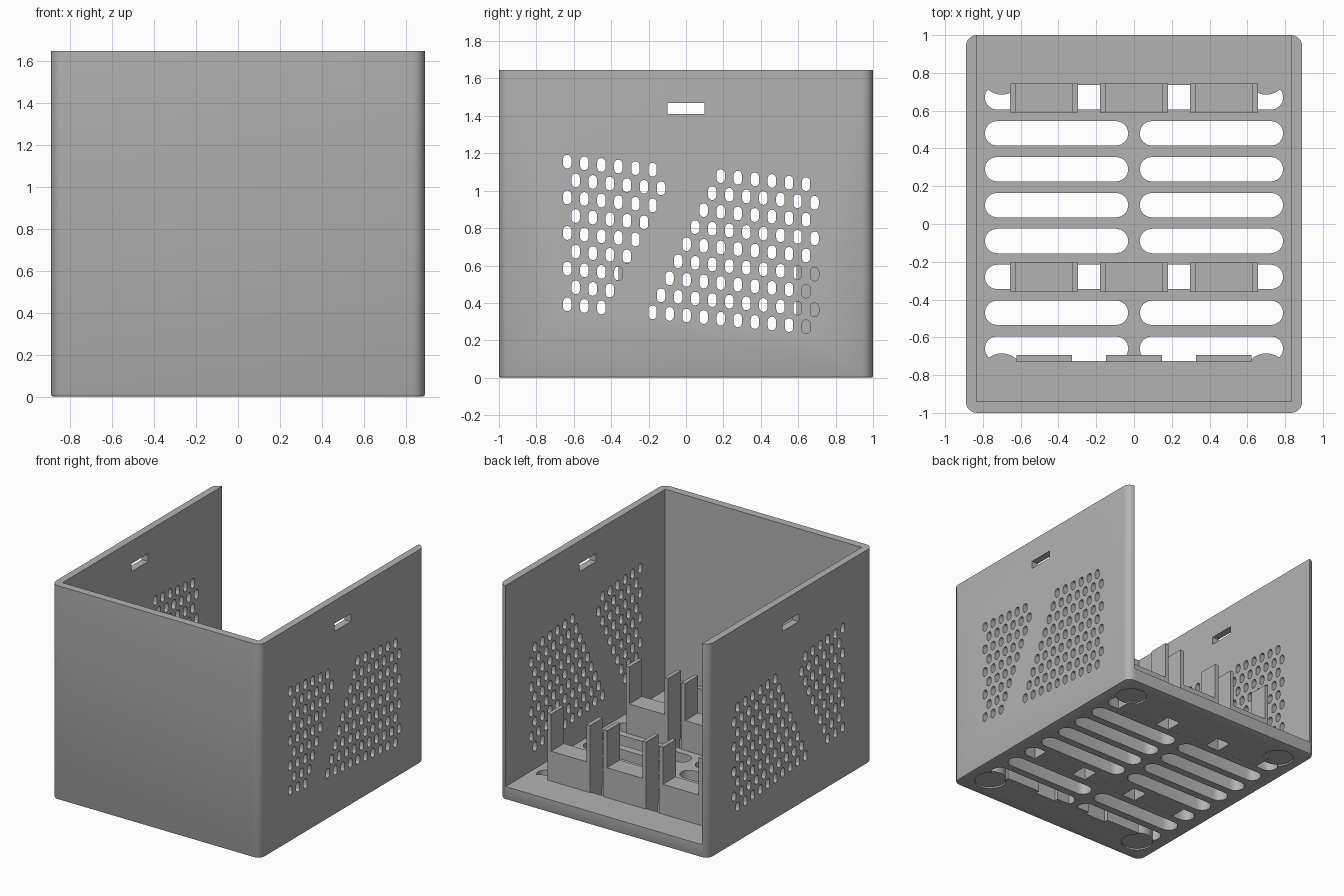
import bpy, bmesh, math
from mathutils import Vector

cube = bpy.data.objects.get("Cube")
if cube:
    bpy.data.objects.remove(cube, do_unlink=True)

# Overall sizes
W, D, H = 0.89, 1.0, 1.645
WALL, FLOOR = 0.055, 0.1
FOOT_X, FOOT_Y, FOOT_R, FOOT_DEEP = 0.70, 0.80, 0.115, 0.012

grey = bpy.data.materials.new("light grey plastic")
grey.use_nodes = True
colour = (0.45, 0.45, 0.45, 1)
grey.diffuse_color = colour
grey.node_tree.nodes["Principled BSDF"].inputs["Base Color"].default_value = colour


def finish(name, bm):
    bmesh.ops.recalc_face_normals(bm, faces=bm.faces)
    mesh = bpy.data.meshes.new(name)
    bm.to_mesh(mesh)
    bm.free()
    mesh.materials.append(grey)
    obj = bpy.data.objects.new(name, mesh)
    bpy.context.collection.objects.link(obj)
    return obj


def add_box(bm, x0, x1, y0, y1, z0, z1):
    verts = bmesh.ops.create_cube(bm, size=1)["verts"]
    for v in verts:
        v.co = Vector(((x0 + x1) / 2 + v.co.x * (x1 - x0),
                       (y0 + y1) / 2 + v.co.y * (y1 - y0),
                       (z0 + z1) / 2 + v.co.z * (z1 - z0)))


def stadium(u, v, half_u, half_v, steps=8):
    """Outline of a rounded slot, long in u or in v."""
    r = min(half_u, half_v)
    along_u = half_u > half_v
    reach = abs(half_u - half_v)
    points = []
    for end in (1, -1):
        for i in range(steps + 1):
            a = math.pi * (i / steps - 0.5)
            p, q = end * (reach + r * math.cos(a)), end * r * math.sin(a)
            points.append((u + p, v + q) if along_u else (u - q, v + p))
    return points


def add_prism(bm, outline, axis, low, high):
    make = (lambda u, v, t: (t, u, v)) if axis == "X" else (lambda u, v, t: (u, v, t))
    face = bm.faces.new([bm.verts.new(make(u, v, low)) for u, v in outline])
    extruded = bmesh.ops.extrude_face_region(bm, geom=[face], use_keep_orig=True)["geom"]
    shift = Vector(make(0, 0, high - low))
    for v in extruded:
        if isinstance(v, bmesh.types.BMVert):
            v.co += shift


def cut(target, cutter):
    mod = target.modifiers.new("cut", "BOOLEAN")
    mod.operation, mod.solver, mod.object = "DIFFERENCE", "EXACT", cutter
    bpy.context.view_layer.objects.active = target
    bpy.ops.object.modifier_apply(modifier=mod.name)
    bpy.data.objects.remove(cutter, do_unlink=True)


# Case: rounded upright corners and a fine bevel around the base
bm = bmesh.new()
add_box(bm, -W, W, -D, D, 0, H)
upright = [e for e in bm.edges if abs(e.verts[0].co.z - e.verts[1].co.z) > 1]
bmesh.ops.bevel(bm, geom=upright, offset=0.06, segments=8, profile=0.5, affect="EDGES")
base = [e for e in bm.edges if max(v.co.z for v in e.verts) < 0.001]
bmesh.ops.bevel(bm, geom=base, offset=0.01, segments=2, profile=0.5, affect="EDGES")
case = finish("case", bm)

# Cavity, open at the top and the back
bm = bmesh.new()
add_box(bm, -W + WALL, W - WALL, -D + 0.06, D + 1, FLOOR, H + 1)
cut(case, finish("cavity_cutter", bm))

# Floor slots, side vents and finger slots
bm = bmesh.new()
for row in range(8):
    for side in (-1, 1):
        add_prism(bm, stadium(side * 0.41, 0.67 - 0.19 * row, 0.38, 0.065),
                  "Z", -0.1, 0.15)
for row in range(9):
    step = (row + 1) // 2
    for col in range(15):
        if min(5, 6 - step) < col < 9 - step:
            continue  # slanted band left solid
        y = 0.0912 * (col + 0.5 * (row % 2))
        z = 1.155 - 0.0953 * row - 0.094 * y
        add_prism(bm, stadium(y - 0.635, z, 0.0225, 0.037, 6), "X", -1.2, 1.2)
add_box(bm, -1.2, 1.2, -0.1, 0.1, 1.41, 1.47)
cut(case, finish("opening_cutter", bm))

# Round foot recesses under the corners, each closed by a plug
corners = [(sx * FOOT_X, sy * FOOT_Y) for sx in (-1, 1) for sy in (-1, 1)]


def foot_discs(name, low, high):
    bm = bmesh.new()
    for x, y in corners:
        ring = [(x + FOOT_R * math.cos(i * math.tau / 40),
                 y + FOOT_R * math.sin(i * math.tau / 40)) for i in range(40)]
        add_prism(bm, ring, "Z", low, high)
    return finish(name, bm)


cut(case, foot_discs("recess_cutter", -0.1, FOOT_DEEP))
plugs = foot_discs("foot_plugs", FOOT_DEEP, FLOOR - 0.0005)

# Cradles: a seat block between two upright tabs
TAB = 0.03
for row_name, y0, y1 in (("back", 0.59, 0.745), ("middle", -0.36, -0.205)):
    for side, x in (("right", -0.476), ("centre", 0), ("left", 0.476)):
        bm = bmesh.new()
        add_box(bm, x - 0.18 + TAB, x + 0.18 - TAB, y0, y1, 0.0005, 0.33)
        for s in (-1, 1):
            tab_x = x + s * (0.18 - TAB / 2)
            add_box(bm, tab_x - TAB / 2, tab_x + TAB / 2, y0, y1, 0.0005, 0.615)
        finish(f"{row_name}_cradle_{side}", bm)

# Front stops
for side, x in (("right", -0.475), ("centre", 0), ("left", 0.475)):
    bm = bmesh.new()
    add_box(bm, x - 0.148, x + 0.148, -0.73, -0.693, 0.0005, 0.33)
    finish(f"front_stop_{side}", bm)

# Smooth the rounded faces only
for obj in (case, plugs):
    bpy.ops.object.select_all(action="DESELECT")
    obj.select_set(True)
    bpy.context.view_layer.objects.active = obj
    bpy.ops.object.shade_smooth_by_angle(angle=math.radians(30))
